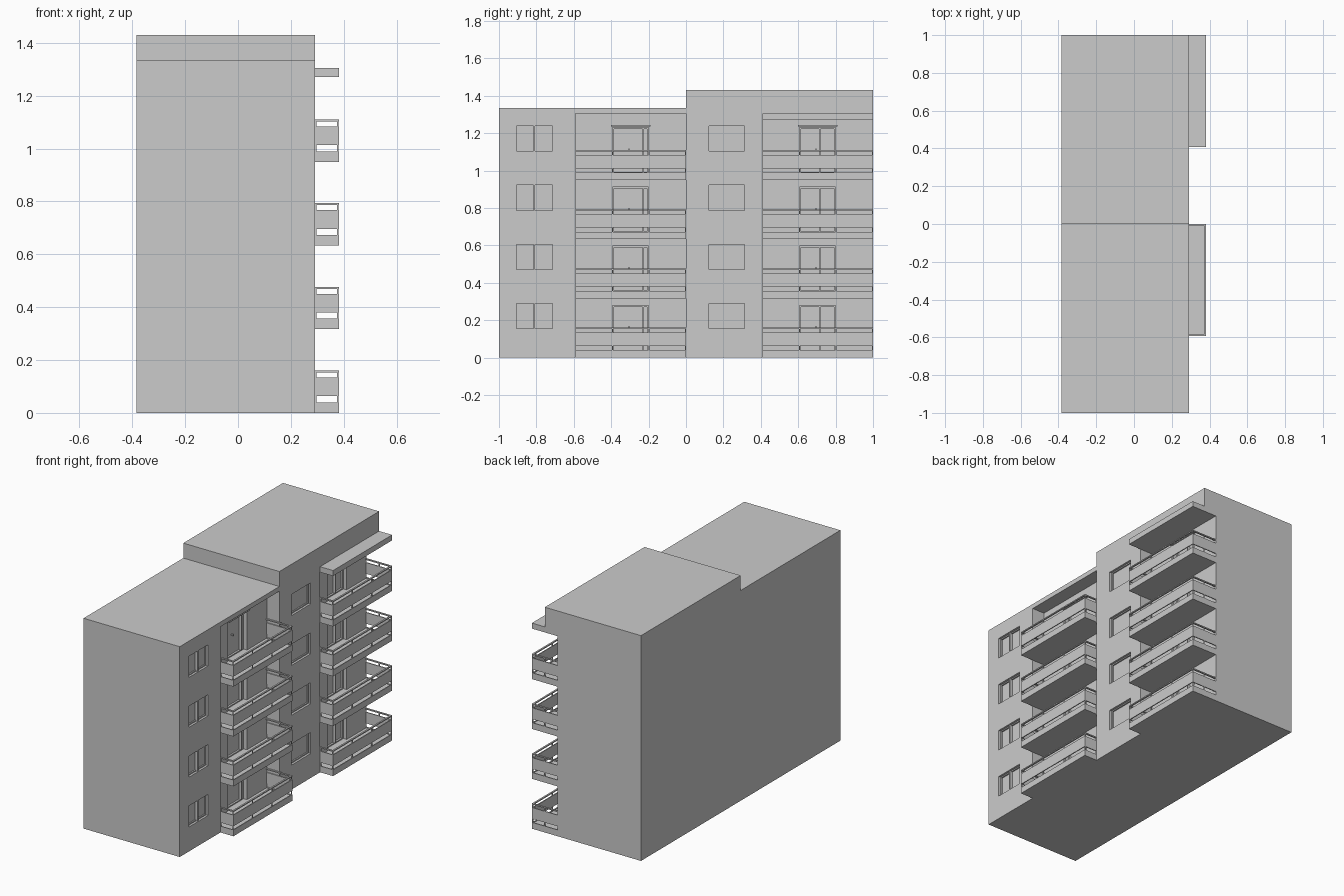
import bpy, bmesh

if "Cube" in bpy.data.objects:
    bpy.data.objects.remove(bpy.data.objects["Cube"])

PITCH = 0.3165                   # storey height
FLOORS = [i * PITCH for i in range(4)]
XB, XW, XF, XO = -0.384, 0.203, 0.291, 0.382   # back, loggia wall, facade, balcony edge
OFFSETS = (-1.0, 0.0)            # start y of each wing
HEIGHTS = (1.335, 1.43)


def boxes(name, items):
    """One mesh object out of boxes (x0, x1, y0, y1, z0, z1)."""
    bm = bmesh.new()
    for x0, x1, y0, y1, z0, z1 in items:
        v = bmesh.ops.create_cube(bm, size=1)['verts']
        bmesh.ops.scale(bm, vec=(x1 - x0, y1 - y0, z1 - z0), verts=v)
        bmesh.ops.translate(bm, vec=((x0 + x1) / 2, (y0 + y1) / 2, (z0 + z1) / 2), verts=v)
    me = bpy.data.meshes.new(name)
    bm.to_mesh(me)
    bm.free()
    ob = bpy.data.objects.new(name, me)
    bpy.context.collection.objects.link(ob)
    return ob


def cut(target, items):
    """Subtract boxes from the target."""
    cutter = boxes("cutter", items)
    cutter.hide_render = True
    mod = target.modifiers.new("cut", 'BOOLEAN')
    mod.operation, mod.solver, mod.object = 'DIFFERENCE', 'EXACT', cutter
    bpy.context.view_layer.objects.active = target
    bpy.ops.object.modifier_apply(modifier=mod.name)
    bpy.data.objects.remove(cutter)


def frame(x0, x1, y0, y1, z0, z1, w):
    """Four bars around an opening."""
    return [(x0, x1, y0, y0 + w, z0, z1), (x0, x1, y1 - w, y1, z0, z1),
            (x0, x1, y0 + w, y1 - w, z0, z0 + w), (x0, x1, y0 + w, y1 - w, z1 - w, z1)]


for wing, (oy, h) in enumerate(zip(OFFSETS, HEIGHTS)):
    side = ("low", "tall")[wing]
    yb, ye = oy + 0.408, oy + 1.0          # balcony extent
    w0, w1 = (oy + 0.093, oy + 0.285) if wing == 0 else (oy + 0.122, oy + 0.314)
    d0, d1 = oy + 0.608, oy + 0.80         # door opening

    # Wing block with loggia, window and door openings
    body = boxes(side + "_wing", [(XB, XF, oy, oy + 1, 0, h)])
    cut(body, [(XW, 0.5, yb, ye + 0.1, 0.02, 1.305)])
    cut(body, [(XF - 0.022, 0.5, w0, w1, z + 0.155, z + 0.289) for z in FLOORS]
        + [(XW - 0.035, XW + 0.03, d0, d1, z + 0.034, z + 0.28) for z in FLOORS])

    # Floor slabs, plus the canopy on the tall wing
    levels = FLOORS + ([4 * PITCH + 0.004] if wing else [])
    boxes(side + "_balcony_slabs", [(0.148, XO, yb, ye, z, z + 0.035) for z in levels])

    rails, panels, win, doors = [], [], [], []
    for z in FLOORS:
        # Balcony parapet panels and handrails on three sides
        for lst, z0, z1, t in ((panels, z + 0.063, z + 0.134, 0.006),
                               (rails, z + 0.153, z + 0.160, 0.010),
                               (rails, z + 0.035, z + 0.040, 0.006)):
            lst += [(XO - t, XO, yb, ye, z0, z1),
                    (XW, XO - t, yb, yb + t, z0, z1),
                    (XW, XO - t, ye - t, ye, z0, z1)]
        # Posts
        t = 0.005
        for i in range(4):
            y = yb + (ye - yb - t) * i / 3
            rails.append((XO - t - 0.002, XO - 0.002, y, y + t, z + 0.03, z + 0.155))
        for y in (yb, ye - t):
            rails.append((XF, XF + t, y, y + t, z + 0.03, z + 0.155))
        # Window frames; the low wing has a centre mullion
        xg = XF - 0.022
        win += frame(xg, xg + 0.008, w0, w1, z + 0.155, z + 0.289, 0.007)
        if wing == 0:
            ym = (w0 + w1) / 2
            win.append((xg, XF - 0.004, ym - 0.005, ym + 0.005, z + 0.155, z + 0.289))
        # Balcony door frames, mullion and handle
        xd = XW - 0.035
        doors += frame(xd, xd + 0.012, d0, d1, z + 0.034, z + 0.28, 0.008)
        ym = oy + (0.772 if wing == 0 else 0.715)
        doors.append((xd, xd + 0.018, ym - 0.004, ym + 0.004, z + 0.042, z + 0.272))
        doors.append((xd, xd + 0.015, oy + 0.692, oy + 0.698, z + 0.16, z + 0.168))
    boxes(side + "_balcony_rails", rails)
    boxes(side + "_balcony_panels", panels)
    boxes(side + "_window_frames", win)
    boxes(side + "_door_frames", doors)

    # Thin lintel over the top door
    boxes(side + "_door_lintel", [(XW - 0.01, XW + 0.015, d0 - 0.01, d1 + 0.01, 1.237, 1.245)])
